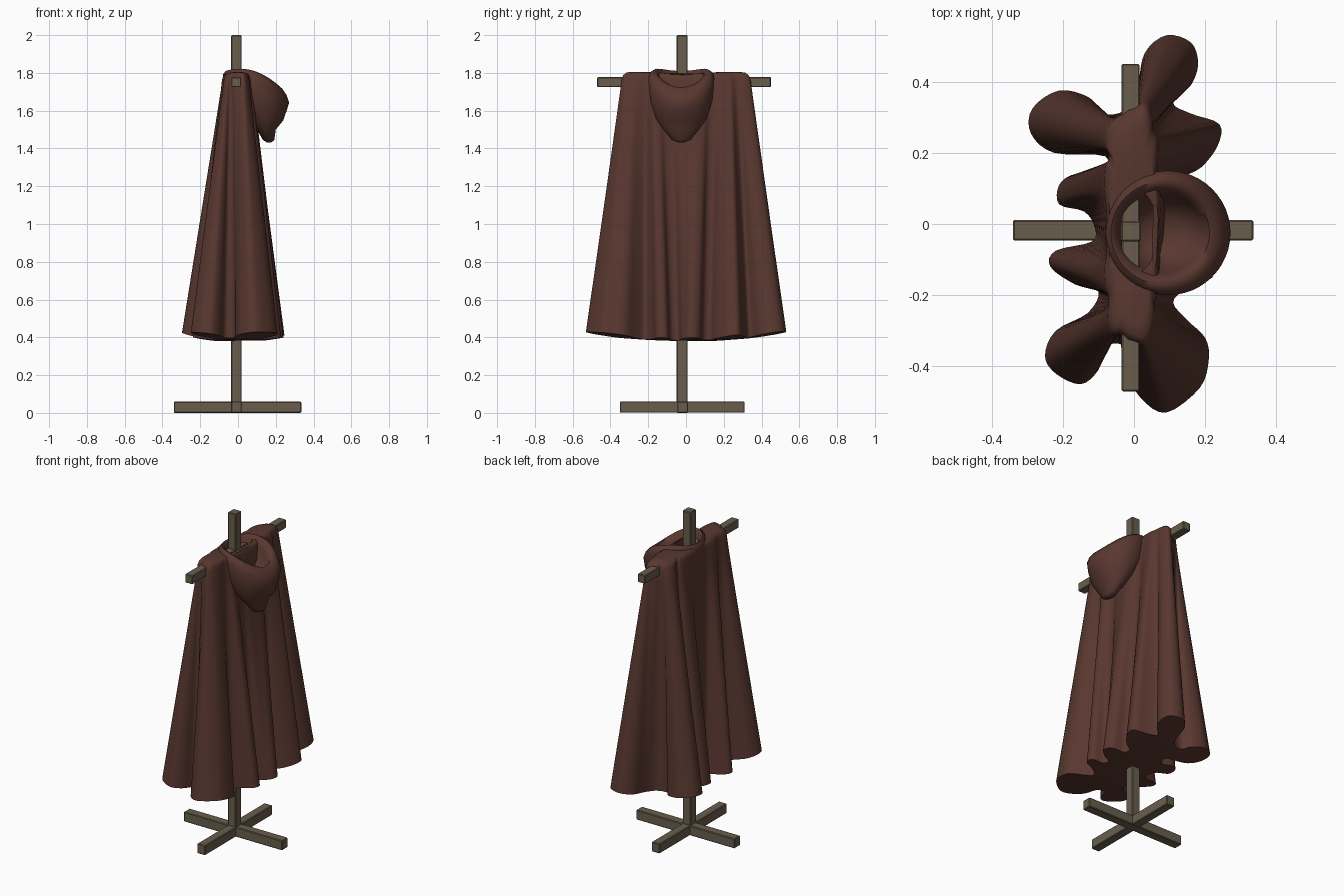
import bpy, bmesh, math
from mathutils import Vector

if "Cube" in bpy.data.objects:
    bpy.data.objects.remove(bpy.data.objects["Cube"])


def material(name, rgb):
    m = bpy.data.materials.new(name)
    m.diffuse_color = (*rgb, 1)
    m.use_nodes = True
    m.node_tree.nodes["Principled BSDF"].inputs["Base Color"].default_value = m.diffuse_color
    return m


CLOTH = material("brown cloth", (0.100, 0.039, 0.029))
WOOD = material("grey brown wood", (0.140, 0.111, 0.073))


def finish(name, bm, mat, angle):
    bmesh.ops.recalc_face_normals(bm, faces=bm.faces[:])
    me = bpy.data.meshes.new(name)
    bm.to_mesh(me)
    bm.free()
    ob = bpy.data.objects.new(name, me)
    bpy.context.collection.objects.link(ob)
    me.materials.append(mat)
    bpy.ops.object.select_all(action='DESELECT')
    ob.select_set(True)
    bpy.context.view_layer.objects.active = ob
    bpy.ops.object.shade_smooth_by_angle(angle=math.radians(angle))
    return ob


def beam(name, lo, hi):
    bm = bmesh.new()
    bmesh.ops.create_cube(bm, size=1)
    for v in bm.verts:
        v.co = [(lo[i] + hi[i]) / 2 + v.co[i] * (hi[i] - lo[i]) for i in range(3)]
    bmesh.ops.bevel(bm, geom=bm.edges[:], offset=0.004, segments=1, affect='EDGES')
    return finish(name, bm, WOOD, 30)


def loft(bm, rings):
    rows = [[bm.verts.new(p) for p in r] for r in rings]
    n = len(rows[0])
    for a, b in zip(rows, rows[1:]):
        for i in range(n):
            j = (i + 1) % n
            bm.faces.new((a[i], a[j], b[j], b[i]))
    return rows


# Wooden stand
beam("stand_post", (-0.036, -0.049, 0.0), (0.019, 0.008, 2.0))
beam("stand_crossbar", (-0.035, -0.47, 1.725), (0.016, 0.45, 1.778))
beam("base_beam_wide", (-0.34, -0.046, 0.0), (0.335, 0.011, 0.06))
beam("base_beam_deep", (-0.036, -0.35, 0.001), (0.019, 0.31, 0.061))

# Hem outline seen from above, one lobe per fold
HEM = [(0.01, 0.39), (0.03, 0.48), (0.09, 0.53), (0.16, 0.51), (0.18, 0.45), (0.16, 0.39),
       (0.11, 0.34), (0.16, 0.31), (0.24, 0.28), (0.235, 0.22), (0.19, 0.16), (0.14, 0.13),
       (0.15, 0.09), (0.22, 0.07), (0.24, 0.02), (0.20, -0.02), (0.15, -0.04), (0.16, -0.08),
       (0.22, -0.10), (0.22, -0.15), (0.15, -0.18), (0.11, -0.22), (0.15, -0.27), (0.20, -0.32),
       (0.21, -0.38), (0.185, -0.46), (0.09, -0.53), (0.02, -0.49), (-0.01, -0.43),
       (-0.02, -0.35), (-0.07, -0.34), (-0.10, -0.41), (-0.15, -0.45), (-0.22, -0.42),
       (-0.25, -0.37), (-0.22, -0.30), (-0.13, -0.25), (-0.10, -0.19), (-0.165, -0.17),
       (-0.235, -0.12), (-0.22, -0.075), (-0.12, -0.05), (-0.11, -0.01), (-0.14, 0.035),
       (-0.21, 0.055), (-0.21, 0.11), (-0.165, 0.14), (-0.09, 0.13), (-0.08, 0.19),
       (-0.225, 0.20), (-0.29, 0.255), (-0.285, 0.325), (-0.21, 0.375), (-0.125, 0.355),
       (-0.09, 0.31), (-0.025, 0.32)]


def smooth_loop(pts, steps):
    out, n = [], len(pts)
    for i in range(n):
        a, b, c, d = (Vector(pts[(i + k) % n]) for k in (-1, 0, 1, 2))
        for s in range(steps):
            t = s / steps
            out.append(0.5 * (2 * b + (c - a) * t + (2 * a - 5 * b + 4 * c - d) * t * t
                              + (3 * b - a - 3 * c + d) * t ** 3))
    return out


hem = smooth_loop(HEM, 4)
N = len(hem)


def spow(v, e):
    return math.copysign(abs(v) ** e, v)


# Narrow shoulder outline and neck outline matched to the hem points
shoulder, neck = [], []
for i, p in enumerate(hem):
    d = Vector((0, 0))
    for k in range(-14, 15):
        q = hem[(i + k) % N]
        d += Vector((q.x / 0.27, q.y / 0.53)).normalized()
    d.normalize()
    full = Vector((0.085 * spow(d.x, 0.6) - 0.008, 0.35 * spow(d.y, 0.6)))
    shoulder.append(full * 0.75 + Vector((p.x * 0.28, p.y * 0.65)) * 0.25)
    neck.append(Vector((0.065 * d.x, 0.12 * d.y - 0.02)))

rings = []
for k in range(19):
    t = k / 18
    ring = []
    for p, s in zip(hem, shoulder):
        z0 = 0.375 + 0.05 * (p.y / 0.53) ** 2 + 0.03 * (p.x / 0.27) ** 2
        xy = p.lerp(s, t)
        ring.append((xy.x, xy.y, z0 + (1.765 - z0) * t))
    rings.append(ring)
for f, lift in ((0.04, 0.6), (0.12, 0.95), (0.3, 1), (0.65, 1), (1, 0.85)):
    ring = []
    for s, q in zip(shoulder, neck):
        xy = s.lerp(q, f)
        x = xy.x * (1 - 0.25 * math.sin(math.pi * min(f * 1.6, 1)))
        ring.append((x, xy.y, 1.765 + (0.04 - 2.5 * x * x) * lift))
    rings.append(ring)

# Draped cloak with closed underside
bm = bmesh.new()
rows = loft(bm, rings)
under = bm.faces.new(rows[0])
bmesh.ops.triangulate(bm, faces=[under])
finish("cloak", bm, CLOTH, 65)

# Hood hanging down the back: pouch, rolled rim, inner bowl
# (centre x, centre z, radius x, radius y, follows rim curve)
HOOD = [(0.165, 1.432, 0.012, 0.015, 0), (0.162, 1.445, 0.03, 0.05, 0),
        (0.150, 1.50, 0.05, 0.095, 0), (0.135, 1.56, 0.105, 0.135, 0.1),
        (0.110, 1.66, 0.150, 0.165, 0.4), (0.095, 1.785, 0.176, 0.175, 1),
        (0.090, 1.81, 0.168, 0.165, 1), (0.085, 1.822, 0.150, 0.145, 1),
        (0.080, 1.81, 0.132, 0.125, 1), (0.078, 1.77, 0.120, 0.110, 0.9),
        (0.075, 1.70, 0.100, 0.090, 0.6), (0.075, 1.65, 0.050, 0.045, 0.2)]
M = 48
rings = []
for cx, cz, rx, ry, w in HOOD:
    ring = []
    for i in range(M):
        a = 2 * math.pi * i / M
        x = cx + rx * math.cos(a)
        y = -0.025 + ry * math.sin(a)
        ring.append((x, y, cz - w * 2.1 * (x - 0.01) ** 2))
    rings.append(ring)
bm = bmesh.new()
rows = loft(bm, rings)
bm.faces.new(rows[0])
bm.faces.new(rows[-1])
finish("hood", bm, CLOTH, 65)
